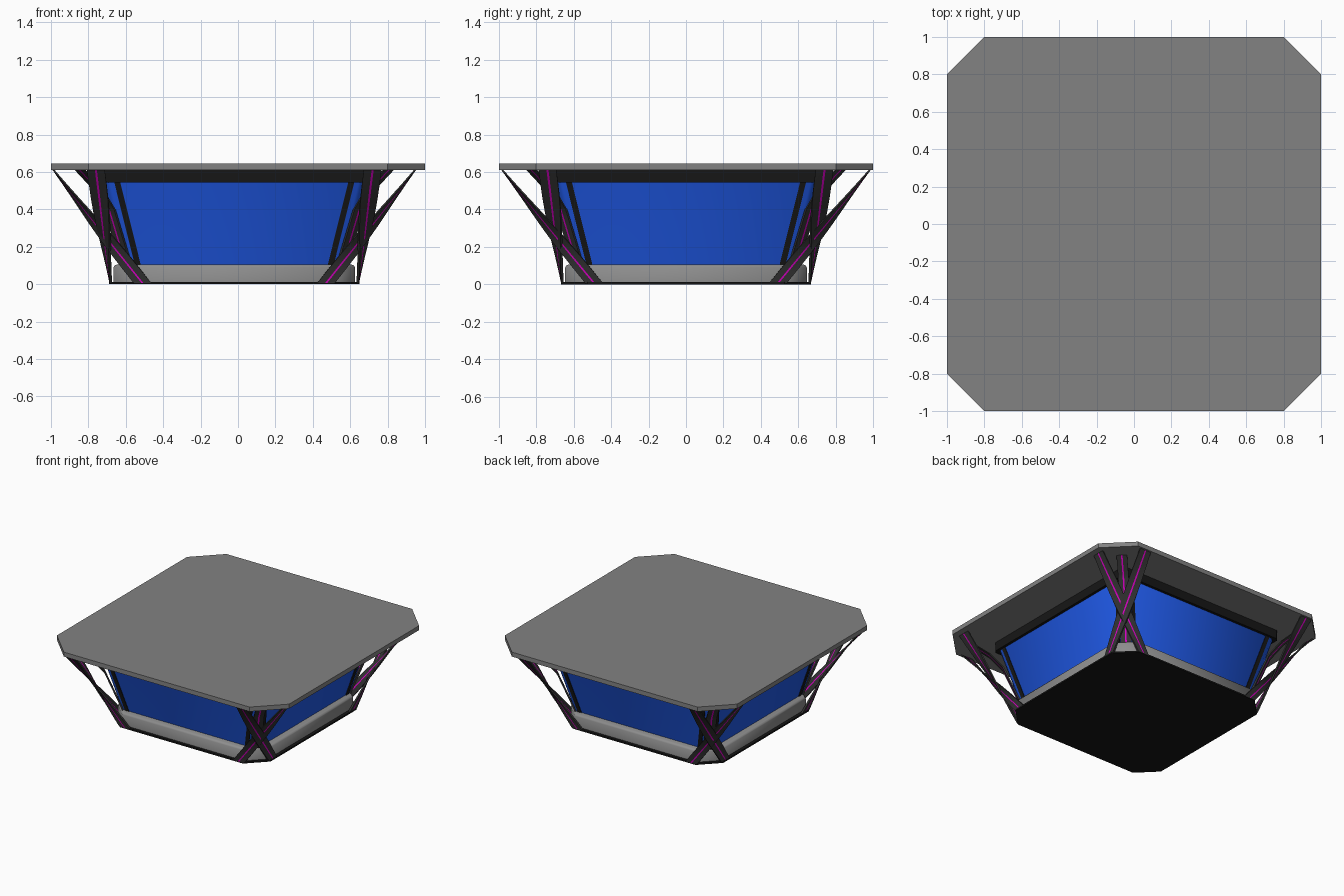
import bpy, bmesh
from math import radians
from mathutils import Vector

if "Cube" in bpy.data.objects:
    bpy.data.objects.remove(bpy.data.objects["Cube"])

OFF = -0.02  # body sits slightly left of the roof


def material(name, rgb):
    m = bpy.data.materials.new(name)
    m.diffuse_color = (*rgb, 1)
    m.use_nodes = True
    m.node_tree.nodes["Principled BSDF"].inputs["Base Color"].default_value = m.diffuse_color
    return m


GREY = material("mid_grey", (0.225, 0.225, 0.225))
LIGHT = material("plinth_grey", (0.27, 0.27, 0.27))
BLACK = material("black", (0.008, 0.008, 0.008))
DARK = material("dark_metal", (0.035, 0.035, 0.035))
BLUE = material("blue_glass", (0.014, 0.1, 0.8))
PINK = material("magenta", (0.75, 0.0, 0.6))


def finish(bm, name, mats, x, smooth=False):
    bmesh.ops.recalc_face_normals(bm, faces=bm.faces)
    me = bpy.data.meshes.new(name)
    bm.to_mesh(me)
    bm.free()
    ob = bpy.data.objects.new(name, me)
    bpy.context.collection.objects.link(ob)
    ob.location.x = x
    for m in mats:
        me.materials.append(m)
    if smooth:  # soft corners, sharp top and bottom edges
        me.shade_smooth()
        me.set_sharp_from_angle(angle=radians(50))
    return ob


def loft(bm, rings, accents=()):
    """Skin a list of closed rings, cap both ends; accent sides get material 1."""
    vs = [[bm.verts.new(p) for p in r] for r in rings]
    n = len(vs[0])
    for a, b in zip(vs, vs[1:]):
        for i in range(n):
            j = (i + 1) % n
            f = bm.faces.new((a[i], a[j], b[j], b[i]))
            f.material_index = int(i in accents)
    bm.faces.new(vs[0][::-1])
    bm.faces.new(vs[-1])


def octagon(hx, hy, c, z):
    pts = [(hx, -hy + c), (hx, hy - c), (hx - c, hy), (-hx + c, hy),
           (-hx, hy - c), (-hx, -hy + c), (-hx + c, -hy), (hx - c, -hy)]
    return [(x, y, z) for x, y in pts]


def slab(name, mat, x, *levels, smooth=False):
    bm = bmesh.new()
    loft(bm, [octagon(*lv) for lv in levels])
    return finish(bm, name, [mat], x, smooth)


def ribbon(name, mats, stations, width, thick, steps=8, stripe=0.2):
    """Flat bar through (centre, width direction) stations, twisting between
    them, with a centre stripe, mirrored to all four corners."""
    pts = []
    for (p, u), (q, w) in zip(stations, stations[1:]):
        for i in range(steps):
            t = i / steps
            pts.append((Vector(p).lerp(Vector(q), t), Vector(u).lerp(Vector(w), t)))
    pts.append((Vector(stations[-1][0]), Vector(stations[-1][1])))
    rings = []
    for i, (p, u) in enumerate(pts):
        tan = pts[min(i + 1, len(pts) - 1)][0] - pts[max(i - 1, 0)][0]
        u = u.normalized() * width / 2
        n = tan.cross(u).normalized() * thick / 2
        n.z = 0  # keeps the ends level with base and roof
        across = (-1, -stripe, stripe, 1)
        rings.append([p + u * k - n for k in across] +
                     [p + u * k + n for k in reversed(across)])
    bm = bmesh.new()
    loft(bm, rings, (1, 5) if len(mats) > 1 else ())
    ob = finish(bm, name, mats, OFF, True)
    mod = ob.modifiers.new("corners", 'MIRROR')
    mod.use_axis = (True, True, False)
    return ob


def strut(name, stations, width):
    ribbon(name, [DARK, PINK], stations, width, 0.014, stripe=0.011 / width)


# roof, header, glass, plinth and base
slab("roof", GREY, 0, (1, 1, 0.2, 0.61), (1, 1, 0.2, 0.645))
slab("header", BLACK, OFF, (0.715, 0.715, 0.02, 0.543), (0.715, 0.715, 0.02, 0.61))
slab("glass", BLUE, OFF, (0.595, 0.595, 0.04, 0.1), (0.695, 0.695, 0.03, 0.545), smooth=True)
slab("plinth", LIGHT, OFF, (0.645, 0.645, 0.12, 0.008), (0.645, 0.645, 0.12, 0.09),
     (0.64, 0.64, 0.12, 0.1), (0.628, 0.628, 0.115, 0.105), smooth=True)
slab("base_plate", BLACK, OFF, (0.67, 0.667, 0.14, 0), (0.67, 0.667, 0.14, 0.012))

# window mullions beside each corner
X, Y = (1, 0, 0), (0, 1, 0)
ribbon("front_mullion", [BLACK], [((0.515, -0.595, 0.1), X), ((0.625, -0.693, 0.543), X)],
       0.032, 0.012, 1)
ribbon("side_mullion", [BLACK], [((0.595, -0.515, 0.1), Y), ((0.693, -0.625, 0.543), Y)],
       0.032, 0.012, 1)

# crossed twisting struts
strut("cross_strut_a", [((0.49, -0.66, 0.005), X), ((0.967, -0.74, 0.612), Y)], 0.095)
strut("cross_strut_b", [((0.66, -0.49, 0.005), Y), ((0.74, -0.982, 0.612), X)], 0.095)

# centre strut following the glass corner, then leaning out
D = (1, 1, 0)
strut("corner_strut", [((0.575, -0.575, 0.1), D), ((0.665, -0.665, 0.40), D),
                       ((0.73, -0.73, 0.51), D), ((0.825, -0.825, 0.612), D)], 0.075)
